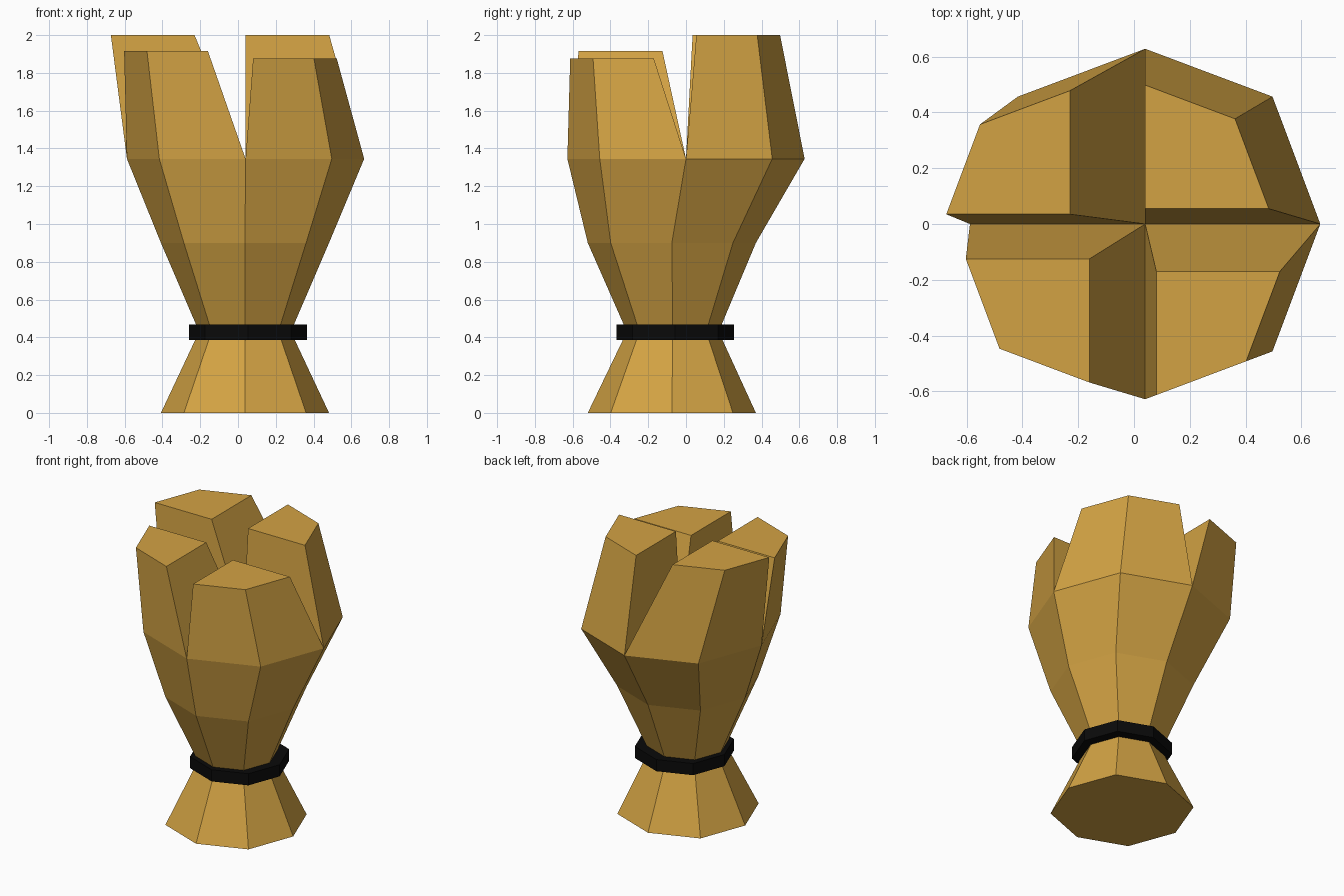
import bpy, bmesh

if "Cube" in bpy.data.objects:
    bpy.data.objects.remove(bpy.data.objects["Cube"])

def material(name, rgb):
    m = bpy.data.materials.new(name)
    m.diffuse_color = (*rgb, 1)
    m.use_nodes = True
    m.node_tree.nodes["Principled BSDF"].inputs["Base Color"].default_value = m.diffuse_color
    return m

gold = material("gold", (0.65, 0.365, 0.057))
black = material("black", (0.003, 0.003, 0.003))

# unit octagon with corners on the axes
D = 0.727
OCT = [(1, 0), (D, D), (0, 1), (-D, D), (-1, 0), (-D, -D), (0, -1), (D, -D)]

def ring(bm, x, y, z, r):
    return [bm.verts.new((x + r * a, y + r * b, z)) for a, b in OCT]

def bridge(bm, lower, upper):
    n = len(lower)
    for i in range(n):
        j = (i + 1) % n
        bm.faces.new((lower[i], lower[j], upper[j], upper[i]))

def finish(bm, name, mat):
    me = bpy.data.meshes.new(name)
    bm.to_mesh(me)
    bm.free()
    me.materials.append(mat)
    ob = bpy.data.objects.new(name, me)
    bpy.context.collection.objects.link(ob)

# flared base, narrow waist and cup
bm = bmesh.new()
rings = [ring(bm, *p) for p in [(0.037, -0.075, 0, 0.445),
                                (0.037, -0.07, 0.43, 0.243),
                                (0.037, -0.075, 0.9, 0.445),
                                (0.04, 0, 1.345, 0.628)]]
bm.faces.new(rings[0][::-1])
for lo, up in zip(rings, rings[1:]):
    bridge(bm, lo, up)

# four leaning quarter blocks: inner corner x, y and top height
rim = rings[-1]
centre = bm.verts.new((0.04, 0, 1.345))
blocks = [(0.04, 0.055, 2.0), (-0.23, 0.035, 2.0),
          (-0.16, -0.125, 1.917), (0.08, -0.17, 1.875)]
for k, (x, y, z) in enumerate(blocks):
    idx = [(2 * k + i) % 8 for i in range(3)]
    lower = [centre] + [rim[i] for i in idx]
    upper = [bm.verts.new((x, y, z))] + [
        bm.verts.new((x + 0.443 * OCT[i][0], y + 0.443 * OCT[i][1], z)) for i in idx]
    bridge(bm, lower, upper)
    bm.faces.new(upper)
finish(bm, "split_cup_body", gold)

# black band around the waist
bm = bmesh.new()
lo_out, up_out, up_in, lo_in = [ring(bm, 0.0525, -0.057, z, r) for z, r in
                                [(0.385, 0.312), (0.467, 0.312), (0.467, 0.235), (0.385, 0.235)]]
for a, b in [(lo_out, up_out), (up_out, up_in), (up_in, lo_in), (lo_in, lo_out)]:
    bridge(bm, a, b)
finish(bm, "waist_band", black)
